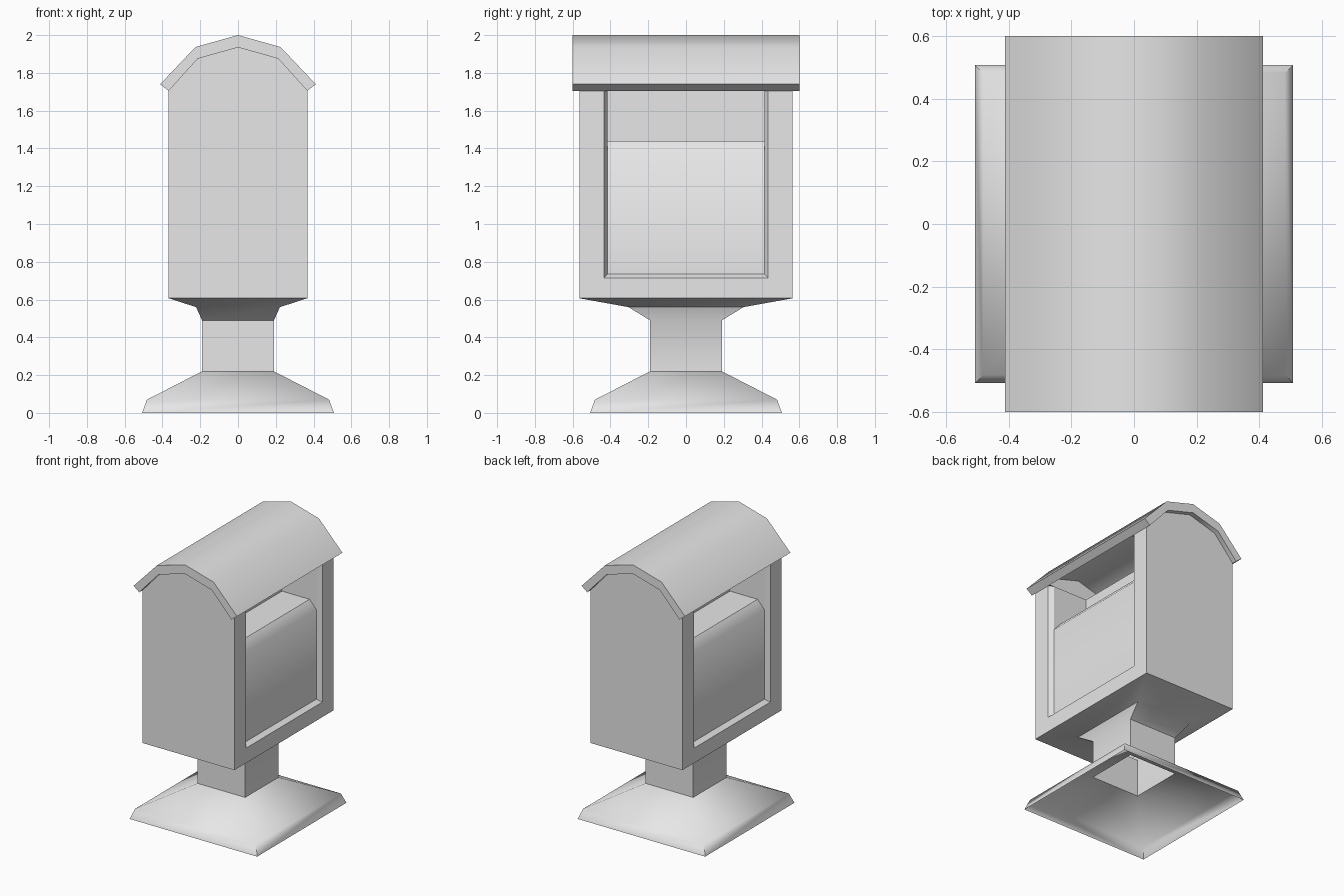
import bpy, bmesh
from math import radians

cube = bpy.data.objects.get("Cube")
if cube:
    bpy.data.objects.remove(cube)

grey = bpy.data.materials.new("plain_grey")
grey.use_nodes = True
colour = (0.8, 0.8, 0.8, 1)
grey.diffuse_color = colour
grey.node_tree.nodes["Principled BSDF"].inputs["Base Color"].default_value = colour


def make_object(name, faces, fix_normals=True):
    """Weld a list of faces (each a list of points) into one smooth-by-angle object."""
    bm = bmesh.new()
    for points in faces:
        bm.faces.new([bm.verts.new(p) for p in points])
    bmesh.ops.remove_doubles(bm, verts=bm.verts, dist=0.0005)
    if fix_normals:
        bmesh.ops.recalc_face_normals(bm, faces=bm.faces)
    mesh = bpy.data.meshes.new(name)
    bm.to_mesh(mesh)
    bm.free()
    mesh.materials.append(grey)
    obj = bpy.data.objects.new(name, mesh)
    bpy.context.collection.objects.link(obj)
    bpy.ops.object.select_all(action="DESELECT")
    obj.select_set(True)
    bpy.context.view_layer.objects.active = obj
    bpy.ops.object.shade_smooth_by_angle(angle=radians(45))
    return obj


def strip(a, b, closed=False):
    """Quads between two point lists of equal length."""
    n = len(a)
    return [[a[i], a[(i + 1) % n], b[(i + 1) % n], b[i]]
            for i in range(n if closed else n - 1)]


def rect(hx, hy, z):
    return [(-hx, -hy, z), (hx, -hy, z), (hx, hy, z), (-hx, hy, z)]


def mirrored(half):
    """Full arch from its right half, which ends at the ridge."""
    return half + [(-x, z) for x, z in reversed(half[:-1])]


def at_y(profile, y):
    return [(x, y, z) for x, z in profile]


# Main dimensions
W, D, FLOOR, EAVE = 0.367, 0.565, 0.607, 1.705
NICHE_Y, PANEL_X, CORE_X = 0.415, 0.333, 0.06
arch = mirrored([(W, EAVE), (0.213, 1.875), (0, 1.935)])

# Hollow foot, post and flared neck
rings = [rect(*r) for r in [(0.508, 0.508, 0), (0.482, 0.482, 0.07),
                            (0.19, 0.19, 0.22), (0.19, 0.19, 0.49),
                            (0.222, 0.305, 0.56), (W, D, FLOOR)]]
make_object("pedestal", [f for a, b in zip(rings, rings[1:])
                         for f in strip(a, b, closed=True)])


# Housing with an arched wall at each end and a framed niche in each side
def frame_loop(x, y, z):
    return [(x, -y, EAVE), (x, -y, z), (x, y, z), (x, y, EAVE)]


body = [at_y([(-W, FLOOR), (W, FLOOR)] + arch, y) for y in (-D, D)]
bin_profile = [(PANEL_X, 0.735), (PANEL_X, 1.38), (0.28, 1.44),
               (CORE_X, 1.44), (CORE_X, EAVE)]
for side in (-1, 1):
    outer = frame_loop(side * W, D, FLOOR)
    edge = frame_loop(side * W, 0.435, 0.715)
    inner = frame_loop(side * PANEL_X, NICHE_Y, 0.735)
    body += strip(outer, edge) + strip(edge, inner)
    profile = [(side * x, z) for x, z in bin_profile]
    body += strip(at_y(profile, -NICHE_Y), at_y(profile, NICHE_Y))
    for y in (-NICHE_Y, NICHE_Y):
        body.append(at_y(profile[1:] + [(side * PANEL_X, EAVE)], y))
make_object("housing", body)


# Level tops of the end walls and the middle partition
def flat(x0, x1, y0, y1):
    return [(x0, y0, EAVE), (x1, y0, EAVE), (x1, y1, EAVE), (x0, y1, EAVE)]


make_object("wall_tops", [flat(-W, W, -D, -NICHE_Y), flat(-W, W, NICHE_Y, D),
                          flat(-CORE_X, CORE_X, -NICHE_Y, NICHE_Y)], fix_normals=False)

# Arched roof slab
top = mirrored([(0.412, 1.74), (0.225, 1.937), (0, 2.0)])
section = top + arch[::-1]
front, back = at_y(section, -0.6), at_y(section, 0.6)
n = len(top)
roof = strip(front, back, closed=True)
for end in (front, back):
    roof += strip(end[:n], end[n:][::-1])
make_object("roof", roof)
